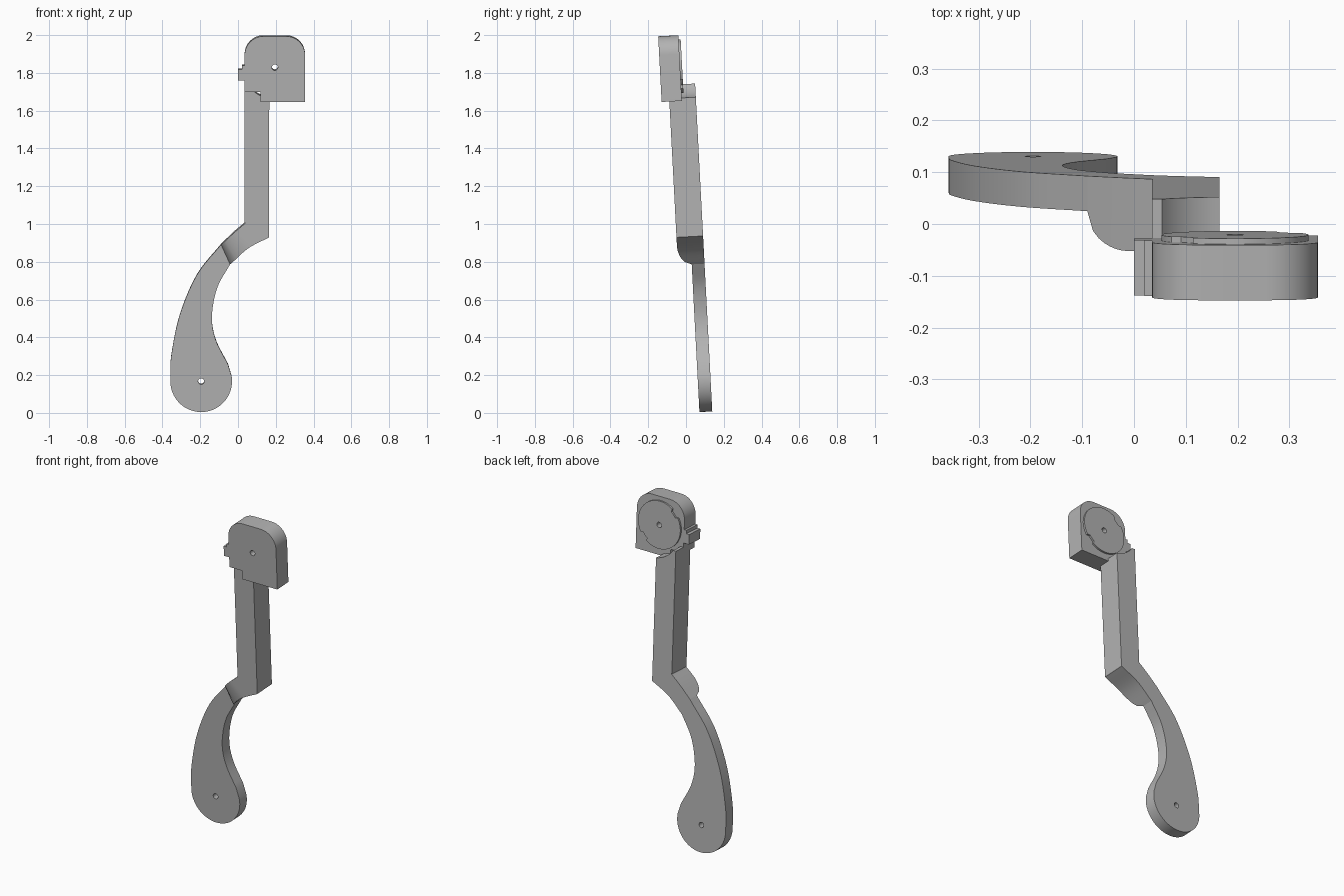
import bpy
import bmesh
import math
from mathutils import Matrix, Vector

cube = bpy.data.objects.get("Cube")
if cube:
    bpy.data.objects.remove(cube, do_unlink=True)

grey = bpy.data.materials.new("plain grey")
grey.use_nodes = True
grey.diffuse_color = (0.45, 0.45, 0.45, 1)
grey.node_tree.nodes["Principled BSDF"].inputs["Base Color"].default_value = (0.45, 0.45, 0.45, 1)

# The whole lever leans forward about its middle height
LEAN = Matrix.Translation((0, 0, 1)) @ Matrix.Rotation(math.radians(3), 4, "X") @ Matrix.Translation((0, 0, -1))
BACK = 0.087
BAR_FRONT = -0.054
PAD_FRONT = 0.019
HEAD_BACK = 0.012
PIVOT = (0.195, 1.835)
PAD_HOLE = (-0.195, 0.165)


def finish(name, bm):
    bmesh.ops.remove_doubles(bm, verts=bm.verts, dist=0.0002)
    bmesh.ops.recalc_face_normals(bm, faces=bm.faces)
    mesh = bpy.data.meshes.new(name)
    bm.to_mesh(mesh)
    bm.free()
    mesh.materials.append(grey)
    obj = bpy.data.objects.new(name, mesh)
    bpy.context.collection.objects.link(obj)
    obj.matrix_world = LEAN
    return obj


def prism(name, outline, front, back):
    """Extrude an outline in x and z from front to back."""
    bm = bmesh.new()
    face = bm.faces.new([bm.verts.new((x, front, z)) for x, z in outline])
    moved = bmesh.ops.extrude_face_region(bm, geom=[face])["geom"]
    verts = [g for g in moved if isinstance(g, bmesh.types.BMVert)]
    bmesh.ops.translate(bm, verts=verts, vec=(0, back - front, 0))
    return finish(name, bm)


def arc(centre, radius, start, end, steps):
    angles = [math.radians(start + (end - start) * i / steps) for i in range(steps + 1)]
    return [(centre[0] + radius * math.cos(a), centre[1] + radius * math.sin(a)) for a in angles]


def spline(points, steps=6):
    """Smooth path through the points."""
    p = [Vector(q) for q in points]
    p = [2 * p[0] - p[1]] + p + [2 * p[-1] - p[-2]]
    out = []
    for a, b, c, d in zip(p, p[1:], p[2:], p[3:]):
        for i in range(steps):
            t = i / steps
            out.append(0.5 * (2 * b + (c - a) * t + (2 * a - 5 * b + 4 * c - d) * t ** 2
                              + (3 * b - a - 3 * c + d) * t ** 3))
    return [tuple(q) for q in out] + [tuple(points[-1])]


def drill(obj, centre):
    cutter = prism("hole_cutter", arc(centre, 0.016, 0, 345, 23), -0.3, 0.3)
    cutter.hide_render = True
    mod = obj.modifiers.new("hole", "BOOLEAN")
    mod.operation = "DIFFERENCE"
    mod.solver = "EXACT"
    mod.object = cutter
    bpy.context.view_layer.update()
    bpy.context.view_layer.objects.active = obj
    bpy.ops.object.modifier_apply(modifier=mod.name)
    bpy.data.objects.remove(cutter, do_unlink=True)


# Curved paddle with a round lower end
outer = spline([(-0.09, 0.89), (-0.217, 0.73), (-0.307, 0.52), (-0.352, 0.31), (-0.358, 0.2)])
round_end = arc(PAD_HOLE, 0.163, 180, 370, 36)
inner = spline([(-0.053, 0.255), (-0.118, 0.385), (-0.138, 0.51), (-0.11, 0.66), (-0.042, 0.785)])
paddle = prism("paddle", outer + round_end + inner, PAD_FRONT, BACK)
drill(paddle, PAD_HOLE)

# Neck that swells forward from the paddle to the bar
bm = bmesh.new()
rings = []
top_edge = spline([(-0.09, 0.89), (-0.025, 0.953), (0.036, 1.005)])
low_edge = spline([(-0.042, 0.785), (0.053, 0.873), (0.165, 0.932)])
for i, (a, b) in enumerate(zip(top_edge, low_edge)):
    t = min(1, i / 7)
    front = PAD_FRONT + (BAR_FRONT - PAD_FRONT) * math.sqrt(1 - (1 - t) ** 2)
    rings.append([bm.verts.new((x, y, z)) for (x, z), y in
                  ((a, front), (b, front), (b, BACK), (a, BACK))])
for r, s in zip(rings, rings[1:]):
    for k in range(4):
        n = (k + 1) % 4
        bm.faces.new((r[k], r[n], s[n], s[k]))
bm.faces.new(rings[0])
bm.faces.new(rings[-1])
neck = finish("neck", bm)

# Straight bar, its top scooped to clear the pivot disc
scoop = arc(PIVOT, 0.17, 260, 214, 10)
bar = prism("bar", [(0.035, 1.03), (0.036, 1.005), (0.165, 0.932)] + scoop
            + [(0.035, 1.74)], BAR_FRONT, BACK)

# Rounded head with a side tab and a lower corner notch
head_outline = [(0.12, 1.705), (0.12, 1.652), (0.355, 1.652)]
head_outline += arc((0.255, 1.9), 0.1, 0, 90, 14) + arc((0.135, 1.9), 0.1, 90, 180, 14)
head_outline += [(0.035, 1.845), (0.02, 1.845), (0.02, 1.825), (0, 1.825),
                 (0, 1.765), (0.035, 1.765), (0.035, 1.705)]
head = prism("head", head_outline, -0.095, HEAD_BACK)
drill(head, PIVOT)

# Raised disc on the back of the head, stepped at two opposite places
disc_outline = []
for start in (-30, 150):
    disc_outline += arc(PIVOT, 0.142, start, start + 155, 30)
    disc_outline += arc(PIVOT, 0.126, start + 159, start + 176, 4)
disc = prism("pivot_disc", disc_outline, HEAD_BACK - 0.005, HEAD_BACK + 0.011)
drill(disc, PIVOT)

# Smooth curved sides, crisp corners
bpy.ops.object.select_all(action="DESELECT")
for part in (paddle, neck, bar, head, disc):
    part.select_set(True)
bpy.context.view_layer.objects.active = paddle
bpy.ops.object.shade_smooth_by_angle(angle=math.radians(30))
